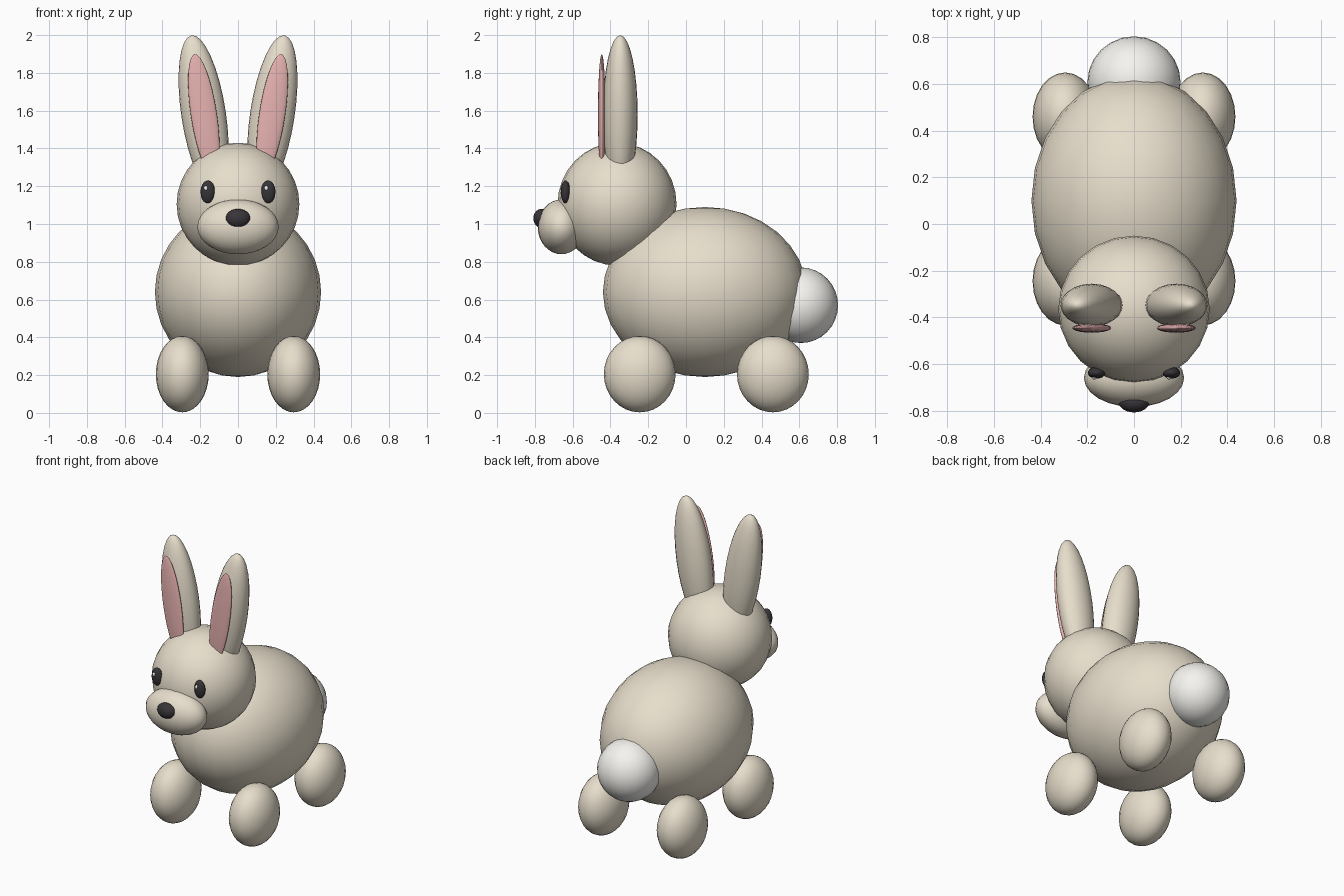
import bpy
from math import radians

if "Cube" in bpy.data.objects:
    bpy.data.objects.remove(bpy.data.objects["Cube"])


def material(name, rgb):
    m = bpy.data.materials.new(name)
    m.diffuse_color = (*rgb, 1)
    m.use_nodes = True
    m.node_tree.nodes["Principled BSDF"].inputs["Base Color"].default_value = m.diffuse_color
    return m


fur = material("fur", (0.80, 0.73, 0.60))
pink = material("pink", (0.80, 0.45, 0.44))
dark = material("dark", (0.04, 0.035, 0.04))
white = material("white", (0.92, 0.91, 0.87))


def ball(name, center, radii, mat, tilt=0, segments=24, rings=16):
    """Smooth ellipsoid, optionally leaning sideways by tilt degrees."""
    bpy.ops.mesh.primitive_uv_sphere_add(segments=segments, ring_count=rings,
                                         radius=1, location=center,
                                         rotation=(0, radians(tilt), 0))
    ob = bpy.context.object
    ob.name = name
    ob.scale = radii
    ob.data.materials.append(mat)
    bpy.ops.object.shade_smooth()
    return ob


# Body, head and tail
ball("body", (0, 0.10, 0.64), (0.44, 0.54, 0.45), fur)
ball("head", (0, -0.365, 1.105), (0.325, 0.315, 0.325), fur)
ball("tail", (0, 0.608, 0.57), (0.20, 0.197, 0.20), white)

# Muzzle and nose
ball("muzzle", (0, -0.66, 0.985), (0.215, 0.125, 0.145), fur)
ball("nose", (0, -0.765, 1.03), (0.065, 0.043, 0.05), dark)

for side, s in (("left", -1), ("right", 1)):
    # Ears with pink inner faces
    ball(f"{side}_ear", (s * 0.182, -0.348, 1.58), (0.118, 0.092, 0.424), fur, s * 8.6)
    ball(f"{side}_inner_ear", (s * 0.181, -0.446, 1.58), (0.069, 0.02, 0.323), pink, s * 8.6)

    # Eyes with small highlights
    ball(f"{side}_eye", (s * 0.16, -0.638, 1.17), (0.038, 0.025, 0.06), dark)
    ball(f"{side}_eye_highlight", (s * 0.16 - 0.01, -0.659, 1.19), (0.01, 0.008, 0.013),
         white, segments=12, rings=8)

    # Feet
    for place, y in (("front", -0.245), ("back", 0.46)):
        ball(f"{place}_{side}_foot", (s * 0.295, y, 0.205), (0.14, 0.19, 0.202), fur)
